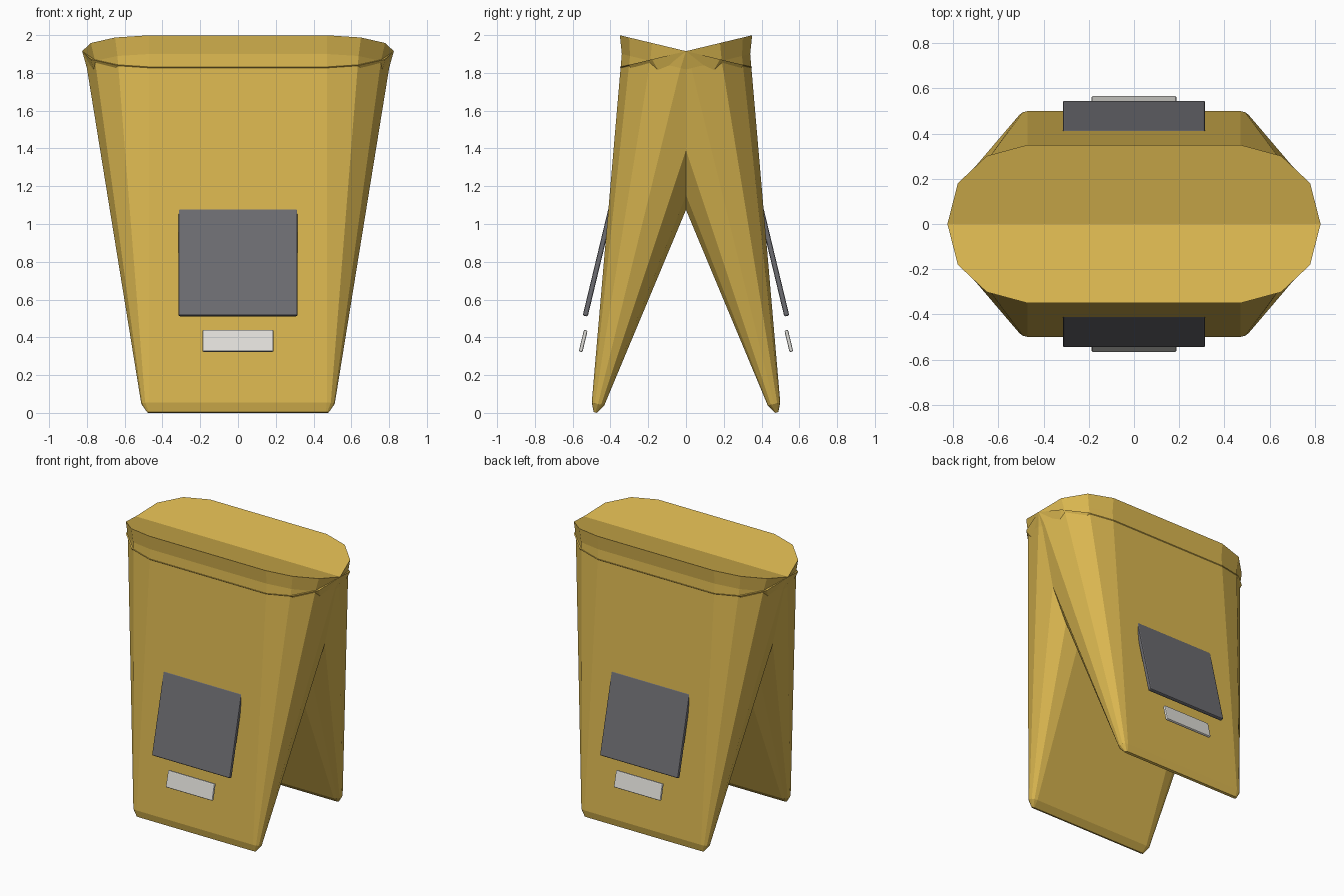
import bpy, bmesh, math
from mathutils import Matrix

if "Cube" in bpy.data.objects:
    bpy.data.objects.remove(bpy.data.objects["Cube"], do_unlink=True)


def material(name, rgb):
    m = bpy.data.materials.new(name)
    m.use_nodes = True
    color = (*rgb, 1.0)
    m.diffuse_color = color
    bsdf = next(n for n in m.node_tree.nodes if n.type == "BSDF_PRINCIPLED")
    bsdf.inputs["Base Color"].default_value = color
    bsdf.inputs["Roughness"].default_value = 0.8
    return m


GOLD = material("mustard cloth", (0.70, 0.47, 0.08))
GREY = material("dark grey panel", (0.15, 0.15, 0.165))
PALE = material("pale label", (0.75, 0.74, 0.70))

# Each half hangs from the top ridge and leans outwards
TILT = math.radians(-13.5)
RIDGE = 1.915


def finish(bm, name, mat, turn):
    lean = Matrix.Rotation(turn, 4, "Z") @ Matrix.Translation((0, 0, RIDGE)) @ Matrix.Rotation(TILT, 4, "X")
    bm.transform(lean)
    bmesh.ops.recalc_face_normals(bm, faces=bm.faces)
    me = bpy.data.meshes.new(name)
    bm.to_mesh(me)
    bm.free()
    me.materials.append(mat)
    ob = bpy.data.objects.new(name, me)
    bpy.context.collection.objects.link(ob)
    return ob


def ring(bm, depth, flat, side, half, center):
    """Rounded-end oval: flat front and back, curved sides."""
    quarter = [(side, 0.0),
               (flat + (side - flat) * 0.87, half * 0.515),
               (flat + (side - flat) * 0.51, half * 0.86),
               (flat, half)]
    right = quarter + [(-x, y) for x, y in reversed(quarter)]
    left = [(x, -y) for x, y in reversed(right[1:-1])]
    return [bm.verts.new((x, y + center, -depth)) for x, y in right + left]


def bag_half(name, turn):
    bm = bmesh.new()
    # depth, flat half width, full half width, half thickness, offset
    sections = [(0.0, 0.47, 0.825, 0.36, 0.0),
                (0.094, 0.47, 0.80, 0.32, -0.007),
                (1.925, 0.47, 0.512, 0.034, -0.017),
                (1.972, 0.465, 0.48, 0.009, -0.02)]
    rings = [ring(bm, *s) for s in sections]
    for a, b in zip(rings, rings[1:]):
        for i in range(len(a)):
            j = (i + 1) % len(a)
            bm.faces.new((a[i], a[j], b[j], b[i]))
    bm.faces.new(rings[0])
    bm.faces.new(rings[-1])
    finish(bm, name, GOLD, turn)


def plate(name, mat, turn, half_w, outer, thick, top, bottom, bevel):
    bm = bmesh.new()
    size = Matrix.Diagonal((2 * half_w, thick, bottom - top, 1))
    place = Matrix.Translation((0, outer + thick / 2, -(top + bottom) / 2))
    bmesh.ops.create_cube(bm, size=1, matrix=place @ size)
    bmesh.ops.bevel(bm, geom=bm.edges[:], offset=bevel, segments=2,
                    profile=0.5, affect="EDGES")
    finish(bm, name, mat, turn)


for side, turn in (("front", 0.0), ("back", math.pi)):
    bag_half(side + "_bag", turn)
    plate(side + "_panel", GREY, turn, 0.315, -0.205, 0.027, 0.905, 1.488, 0.008)
    plate(side + "_label", PALE, turn, 0.188, -0.181, 0.02, 1.56, 1.678, 0.007)
